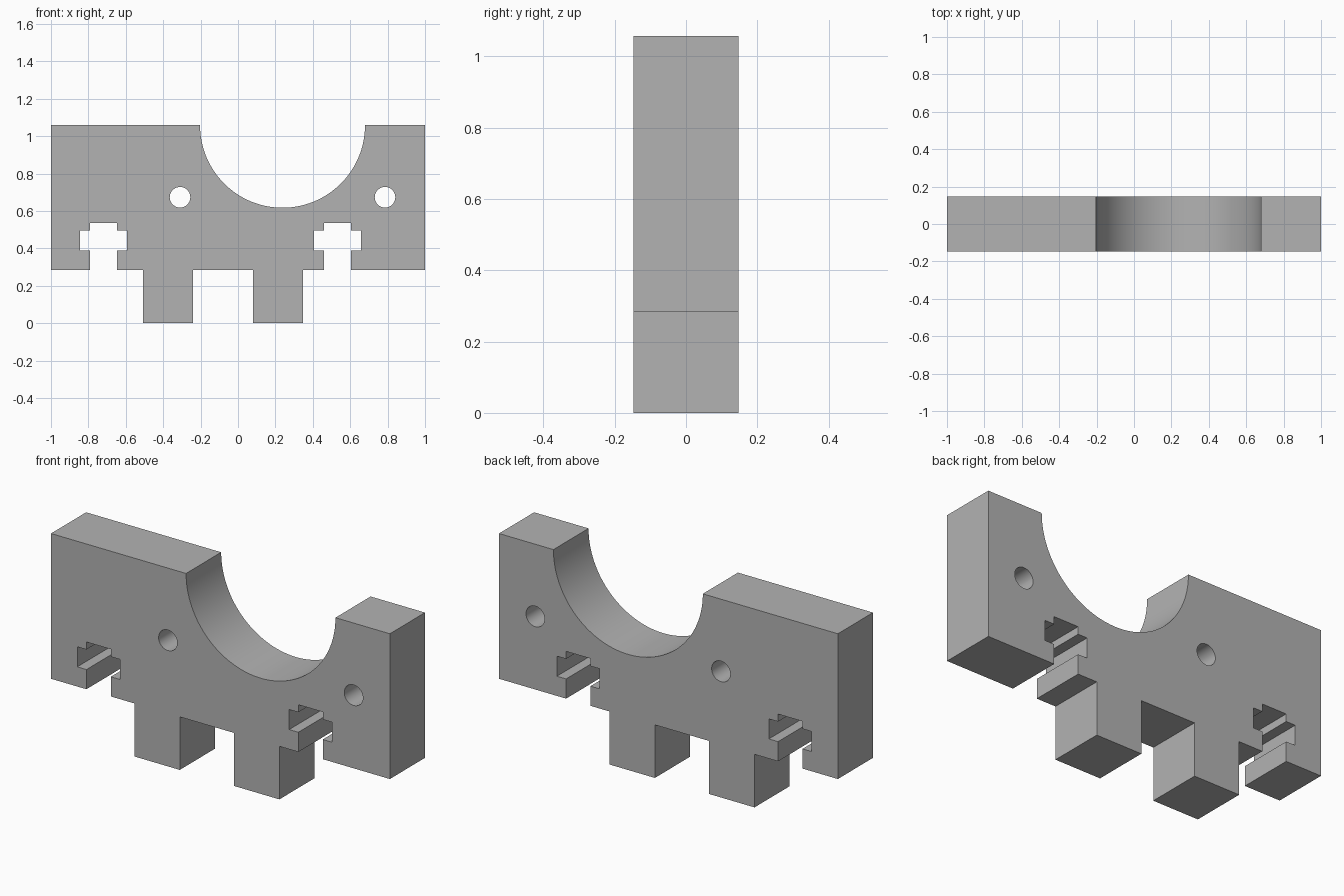
import bpy
import bmesh
from math import cos, sin, pi, radians
from mathutils import Matrix

cube = bpy.data.objects.get("Cube")
if cube:
    bpy.data.objects.remove(cube, do_unlink=True)

HALF_DEPTH = 0.148
TOP, BASE = 1.058, 0.283
SADDLE_X, SADDLE_R = 0.238, 0.441

grey = bpy.data.materials.new("plain grey")
grey.use_nodes = True
colour = (0.45, 0.45, 0.45, 1)
grey.diffuse_color = colour
grey.node_tree.nodes["Principled BSDF"].inputs["Base Color"].default_value = colour


def slot(cx):
    """Cross-shaped slot open at the bottom edge, left to right."""
    half = [(0.072, BASE), (0.072, 0.388), (0.126, 0.388),
            (0.126, 0.495), (0.072, 0.495), (0.072, 0.535)]
    return [(cx - w, z) for w, z in half] + [(cx + w, z) for w, z in reversed(half)]


def foot(x0, x1):
    return [(x0, BASE), (x0, 0), (x1, 0), (x1, BASE)]


def saddle(steps=64):
    """Half-round cradle in the top edge, right to left."""
    return [(SADDLE_X + SADDLE_R * cos(pi * i / steps),
             TOP - SADDLE_R * sin(pi * i / steps)) for i in range(steps + 1)]


# Plate outline, extruded through its thickness
outline = [(-1, BASE)] + slot(-0.719) + foot(-0.508, -0.24) + foot(0.08, 0.348)
outline += slot(0.532) + [(1, BASE), (1, TOP)] + saddle() + [(-1, TOP)]

bm = bmesh.new()
face = bm.faces.new([bm.verts.new((x, -HALF_DEPTH, z)) for x, z in outline])
extruded = bmesh.ops.extrude_face_region(bm, geom=[face], use_keep_orig=True)
back = [v for v in extruded["geom"] if isinstance(v, bmesh.types.BMVert)]
bmesh.ops.translate(bm, verts=back, vec=(0, 2 * HALF_DEPTH, 0))
bmesh.ops.recalc_face_normals(bm, faces=bm.faces)
mesh = bpy.data.meshes.new("saddle_plate")
bm.to_mesh(mesh)
bm.free()
mesh.materials.append(grey)
plate = bpy.data.objects.new("saddle_plate", mesh)
bpy.context.collection.objects.link(plate)

# Bolt holes either side of the cradle
bm = bmesh.new()
for side in (-1, 1):
    place = Matrix.Translation((SADDLE_X + side * 0.548, 0, 0.673))
    bmesh.ops.create_cone(bm, cap_ends=True, segments=40, radius1=0.055,
                          radius2=0.055, depth=1,
                          matrix=place @ Matrix.Rotation(radians(90), 4, "X"))
cutter_mesh = bpy.data.meshes.new("hole_cutter")
bm.to_mesh(cutter_mesh)
bm.free()
cutter_mesh.materials.append(grey)
cutter = bpy.data.objects.new("hole_cutter", cutter_mesh)
cutter.hide_render = True
bpy.context.collection.objects.link(cutter)

cut = plate.modifiers.new("bolt holes", "BOOLEAN")
cut.operation = "DIFFERENCE"
cut.solver = "EXACT"
cut.object = cutter

bpy.ops.object.select_all(action="DESELECT")
plate.select_set(True)
bpy.context.view_layer.objects.active = plate
bpy.ops.object.modifier_apply(modifier=cut.name)
bpy.data.objects.remove(cutter, do_unlink=True)
bpy.ops.object.shade_smooth_by_angle(angle=radians(30))
